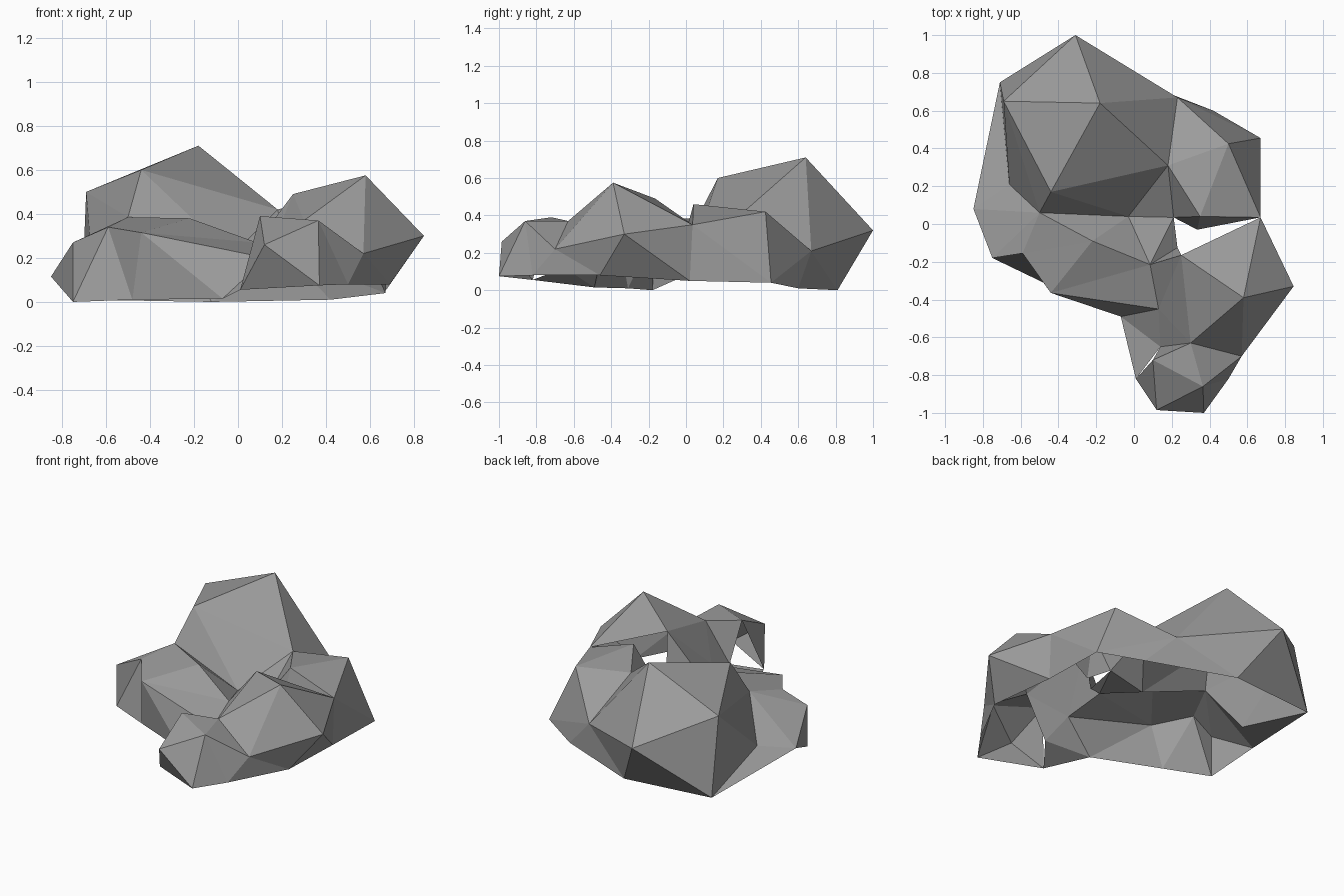
import bpy
import bmesh
from mathutils import Vector

cube = bpy.data.objects.get("Cube")
if cube:
    bpy.data.objects.remove(cube, do_unlink=True)

stone = bpy.data.materials.new("stone_grey")
stone.use_nodes = True
stone.diffuse_color = (0.33, 0.33, 0.33, 1)
stone.node_tree.nodes["Principled BSDF"].inputs["Base Color"].default_value = stone.diffuse_color

# Corners of the tall back boulder
boulder = dict(
    peak=(-.18, .64, .71), back_tip=(-.31, 1, .32), back_corner=(-.71, .75, .01),
    west_crest=(-.69, .65, .5), east_waist=(.23, .67, .21), saddle=(.18, .31, .42),
    brow=(-.44, .17, .6), ledge=(-.5, .06, .385), pit=(-.03, .04, .21),
    west_crease=(-.66, .21, .13), back_foot=(-.12, .81, 0), east_foot=(.42, .6, .01))

# Corners of the low arm on the right
low_arm = dict(
    elbow=(-.85, .08, .115), arm_corner=(-.75, -.18, .27), arm_heel=(-.75, -.18, 0),
    arm_top=(-.59, -.155, .34), arm_brow=(-.44, -.365, .315), arm_foot=(-.48, -.31, .01),
    arm_ridge=(-.22, -.09, .38), gully=(.085, -.215, .27), arm_end=(.13, -.45, .2),
    toe=(-.07, -.49, .015))

# Corners of the bridge on the left of the back boulder
bridge = dict(
    bridge_foot=(.67, .455, .04), bridge_top=(.5, .425, .42), bridge_brow=(.35, .04, .46),
    bridge_lip=(.335, -.03, .2), gap_edge=(.21, .035, .27), joint=(.67, .035, .35),
    joint_foot=(.67, .02, .05), gap_front=(.23, -.125, .21))

# Corners of the front boulder and its nose
front = dict(
    front_crest=(.25, -.165, .49), front_peak=(.58, -.39, .575), flank=(.845, -.33, .3),
    flank_foot=(.69, -.46, .08), cheek=(.57, -.7, .22), cheek_foot=(.5, -.82, .08),
    notch=(.3, -.63, .37), fold=(.14, -.65, .12), nose_back=(.1, -.72, .39),
    nose_top=(.365, -.86, .37), nose_front=(.12, -.985, .26), nose_foot=(.37, -1, .075),
    nose_side=(.01, -.82, .055))

# Each hub corner carries a fan of facets; a fan that ends where it began is closed
fans = dict(
    peak="west_crest back_tip east_waist saddle brow west_crest",
    back_corner="west_crease west_crest back_tip back_foot",
    east_waist="bridge_foot east_foot back_foot back_tip",
    pit="ledge brow saddle",
    ledge="west_crease west_crest brow",
    bridge_top="bridge_foot east_waist saddle bridge_brow joint bridge_foot",
    saddle="pit gap_edge bridge_brow",
    bridge_lip="gap_edge bridge_brow joint",
    joint_foot="bridge_foot joint",
    arm_ridge="pit ledge arm_top arm_brow gully pit",
    arm_brow="gully arm_end toe arm_foot arm_top",
    arm_corner="ledge arm_top arm_heel elbow ledge",
    arm_top="arm_foot arm_heel",
    elbow="ledge west_crease back_corner",
    gully="pit gap_edge gap_front front_crest arm_end",
    front_crest="joint front_peak notch arm_end",
    front_peak="joint flank cheek notch",
    flank="joint joint_foot flank_foot cheek",
    notch="arm_end fold nose_back nose_top cheek",
    fold="arm_end toe nose_side",
    nose_top="nose_back nose_front nose_foot cheek_foot cheek",
    cheek="cheek_foot flank_foot",
    nose_front="nose_back nose_side nose_foot")

bm = bmesh.new()
corner = {name: bm.verts.new(Vector(co))
          for part in (boulder, low_arm, bridge, front) for name, co in part.items()}
for hub, rim in fans.items():
    names = rim.split()
    for start, end in zip(names, names[1:]):
        bm.faces.new((corner[hub], corner[start], corner[end]))

# Turn the whole open shell outward
bmesh.ops.recalc_face_normals(bm, faces=bm.faces[:])
if sum(f.normal.z * f.calc_area() for f in bm.faces) < 0:
    bmesh.ops.reverse_faces(bm, faces=bm.faces[:])

mesh = bpy.data.meshes.new("rock_shell")
bm.to_mesh(mesh)
bm.free()
mesh.materials.append(stone)
rock = bpy.data.objects.new("rock_shell", mesh)
bpy.context.collection.objects.link(rock)
